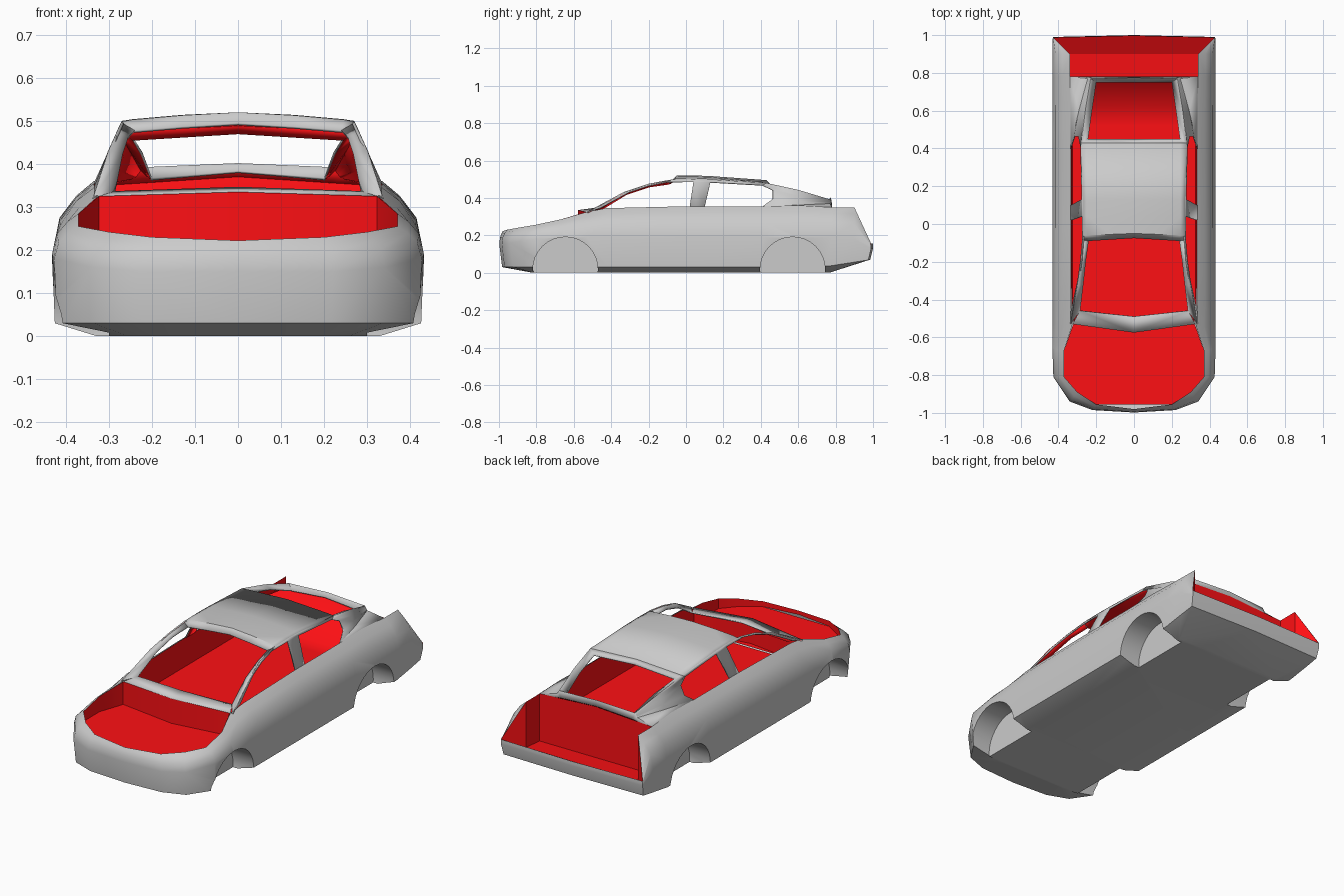
import bpy, bmesh, math
from mathutils import Vector, Matrix

if "Cube" in bpy.data.objects:
    bpy.data.objects.remove(bpy.data.objects["Cube"])

red = bpy.data.materials.new("interior_red")
red.diffuse_color = (1, .005, .007, 1)
red.use_nodes = True
red.node_tree.nodes["Principled BSDF"].inputs["Base Color"].default_value = red.diffuse_color


def finish(name, bm, angle=32):
    me = bpy.data.meshes.new(name)
    bm.to_mesh(me)
    bm.free()
    ob = bpy.data.objects.new(name, me)
    bpy.context.collection.objects.link(ob)
    if angle:
        smooth(ob, angle)
    return ob


def smooth(ob, angle):
    bpy.ops.object.select_all(action='DESELECT')
    ob.select_set(True)
    bpy.context.view_layer.objects.active = ob
    bpy.ops.object.shade_smooth_by_angle(angle=math.radians(angle))


def sheets(name, grids, angle=32, sign=1):
    """Mirrored open sheets; each grid is (rows, point its faces turn away from).
    sign 1: outer panel with a red inside. sign -1: red liner facing that point."""
    bm = bmesh.new()
    for rows, c in grids:
        for s in (1, -1):
            vs = [[bm.verts.new((s * p[0], p[1], p[2])) for p in r] for r in rows]
            for a, b in zip(vs, vs[1:]):
                for i in range(len(a) - 1):
                    f = bm.faces.new((a[i], a[i + 1], b[i + 1], b[i]))
                    f.normal_update()
                    if f.normal.dot(f.calc_center_median() - Vector(c)) * sign < 0:
                        f.normal_flip()
    bmesh.ops.remove_doubles(bm, verts=bm.verts, dist=0.0005)
    ob = finish(name, bm, angle)
    if sign > 0:
        ob.data.materials.append(None)
        ob.data.materials.append(red)
        mod = ob.modifiers.new("lining", 'SOLIDIFY')
        mod.thickness, mod.offset, mod.material_offset = .007, -1, 1
    else:
        ob.data.materials.append(red)
    return ob


def tub(name, rim, base, centre, focus):
    """Red liner: walls from the rim down to the base outline, plus a floor."""
    floor = [[(0, y if x else ends, z), (x, y, z)] for (x, y, z), ends in
             zip(base[1:-1], [base[0][1]] + [p[1] for p in base[2:-2]] + [base[-1][1]])]
    return sheets(name, [([rim, base], centre), (floor, centre)], focus, -1)


# Lower body: columns around the plan outline (widest point, then top edge)
COLS = [
    ((0, -.998, .15), (0, -.98, .222)),
    ((.22, -.985, .15), (.20, -.955, .230)),
    ((.34, -.94, .16), (.30, -.89, .242)),
    ((.427, -.81, .18), (.37, -.81, .255)),
    ((.432, -.66, .19), (.37, -.67, .285)),
    ((.432, -.53, .19), (.325, -.53, .325)),
    ((.432, -.42, .19), (.335, -.43, .345)),
    ((.432, 0, .19), (.335, 0, .355)),
    ((.432, .41, .19), (.335, .41, .355)),
    ((.432, .60, .19), (.335, .60, .36)),
    ((.432, .78, .19), (.34, .78, .35)),
    ((.432, .90, .18), (.34, .90, .35)),
    ((.43, .99, .13), (.43, .99, .155)),
    ((0, 1.0, .13), (0, 1.0, .155)),
]


def column(mid, top):
    x, y, z = mid
    low_z = .03 + .04 * max(0, (y - .74) / .26)
    fy = max(y, -.82) if y < .74 else .74 + .1 * (y - .74)
    pts = [(x * .76, fy, 0), (x * .985, y * .985, low_z), mid]
    for k, t in ((.82, .5), (.42, .8)):
        pts.append((top[0] + (x - top[0]) * k, top[1] + (y - top[1]) * k, z + (top[2] - z) * t))
    return pts + [top]


bm = bmesh.new()
right = [[bm.verts.new(p) for p in column(*c)] for c in COLS]
left = [r if c[0][0] == 0 else [bm.verts.new((-v.co.x, v.co.y, v.co.z)) for v in r]
        for r, c in zip(right, COLS)]
for side in (right, left):
    for a, b in zip(side, side[1:]):
        for i in range(5):
            bm.faces.new((a[i], b[i], b[i + 1], a[i + 1]))
for i in range(len(COLS) - 1):
    for k in (0, 5):
        loop = []
        for v in (right[i][k], right[i + 1][k], left[i + 1][k], left[i][k]):
            if v not in loop:
                loop.append(v)
        bm.faces.new(loop)
bmesh.ops.recalc_face_normals(bm, faces=bm.faces)
body = finish("lower_body", bm, 0)

# Wheel wells
bm = bmesh.new()
for y in (-.645, .57):
    for s in (1, -1):
        m = Matrix.Translation((s * .45, y, .017)) @ Matrix.Rotation(math.pi / 2, 4, 'Y')
        bmesh.ops.create_cone(bm, cap_ends=True, segments=32, radius1=.174, radius2=.174,
                              depth=.3, matrix=m)
cutter = finish("wheel_well_cutter", bm, 0)
cutter.hide_render = True
mod = body.modifiers.new("wells", 'BOOLEAN')
mod.object, mod.operation, mod.solver = cutter, 'DIFFERENCE', 'EXACT'
bpy.context.view_layer.objects.active = body
bpy.ops.object.modifier_apply(modifier=mod.name)
bpy.data.objects.remove(cutter)

# Open the top of the body for bonnet, cabin and boot
bm = bmesh.new()
bm.from_mesh(body.data)
bm.normal_update()
lids = [f for f in bm.faces if abs(f.calc_center_median().x) < .01 and f.normal.z > .2]
bmesh.ops.delete(bm, geom=lids, context='FACES')
bm.to_mesh(body.data)
bm.free()
smooth(body, 46)

CABIN = (0, .1, .2)


def S(y, z):
    """Point on the leaning side-window plane."""
    return (min(.335, .335 - (z - .355) * .448), y, z)


# Side window frames
outer = [S(-.53, .325), S(-.33, .433), S(-.2, .476), S(-.085, .497),
         S(.04, .50), S(.13, .498), S(.43, .48)]
inner = [S(-.46, .347), S(-.3, .433), S(-.2, .466), S(-.1, .486),
         S(.04, .487), S(.13, .484), S(.41, .468)]
sheets("side_window_frame", [
    ([outer, inner], CABIN),
    ([[S(.04, .487), S(.13, .484)], [S(.02, .355), S(.10, .355)]], CABIN),
])

# Windscreen frame and cowl
glass = [(.285, -.46, .337), (.268, -.32, .422), (.255, -.2, .462), (.24, -.09, .478)]
sheets("windscreen_frame", [
    ([outer[:4], glass], CABIN),
    ([[(0, -.575, .335), (.325, -.53, .325)], [(0, -.49, .347), glass[0]]], CABIN),
])

# Roof
rows = [[(0, -.075, .495), (.13, -.083, .487), glass[3], outer[3]],
        [(0, -.05, .52), (.13, -.055, .513), (.245, -.06, .503), S(-.06, .498)]]
for (x, y, z), zc in zip(outer[4:], (.52, .517, .495)):
    rows.append([(0, y, zc), (.13, y, zc - .006), (.245, y, z + .004), (x, y, z)])
sheets("roof", [(rows, CABIN)])

# Rear pillars: side panel, shoulder, rear-window frame and lip
mid = [(.258, .6, .443), (.262, .6, .436), (.270, .6, .412), (.28, .6, .385), (.292, .6, .362)]
end = [(.23, .77, .392), (.232, .77, .387), (.235, .77, .382), (.24, .77, .376), (.245, .77, .37)]
start = [outer[6], inner[6], S(.465, .443), S(.465, .395), S(.41, .355)]
sheets("rear_pillar", [
    ([start, mid, end], CABIN),
    ([[start[4], mid[4], end[4]],
      [(.335, .41, .355), (.335, .6, .36), (.34, .78, .35)]], (0, .6, -1)),
    ([[start[0], mid[0], end[0]],
      [(.243, .45, .46), (.222, .6, .427), (.2, .75, .368)]], (0, .5, -.5)),
    ([[(0, .43, .495), start[0]], [(0, .45, .474), (.243, .45, .46)]], (0, .5, -.5)),
    ([[(0, .75, .384), (.2, .75, .368)], [(0, .775, .402), end[0]]], (0, .75, -1)),
    ([[(0, .775, .402), end[0], end[4], (.34, .78, .35)],
      [(0, .78, .37), (.22, .78, .358), (.26, .78, .353), (.34, .78, .35)]], CABIN),
], 50)

# Engine bay liner
rim = [(0, -.578, .335), (.323, -.533, .325)] + [c[1] for c in COLS[4:0:-1]] + [COLS[0][1]]
tub("engine_bay", rim, [(x, y, .2) for x, y, z in rim], (0, -.75, .5), 20)

# Cabin liner
rim = [(0, -.565, .33), (.32, -.522, .322), (.332, -.43, .343), (.333, 0, .353),
       (.333, .41, .353), (.333, .6, .357), (.338, .772, .348), (0, .772, .37)]
base = [(x * .98, min(y, .62), .2) for x, y, z in rim]
base[5] = (.327, .52, .2)
tub("cabin_liner", rim, base, (0, .1, .4), 60)

# Boot walls and floor
sheets("boot_interior", [
    ([[(0, .782, .37), (.34, .782, .35), (.34, .9, .35), (.43, .988, .155)],
      [(0, .782, .09), (.34, .782, .09), (.34, .9, .1), (.43, .988, .15)]], (0, .95, .4)),
    ([[(0, .782, .09), (.34, .782, .09)], [(0, .9, .1), (.34, .9, .1)],
      [(0, .998, .152), (.43, .988, .152)]], (0, .95, .5)),
], 20, -1)
